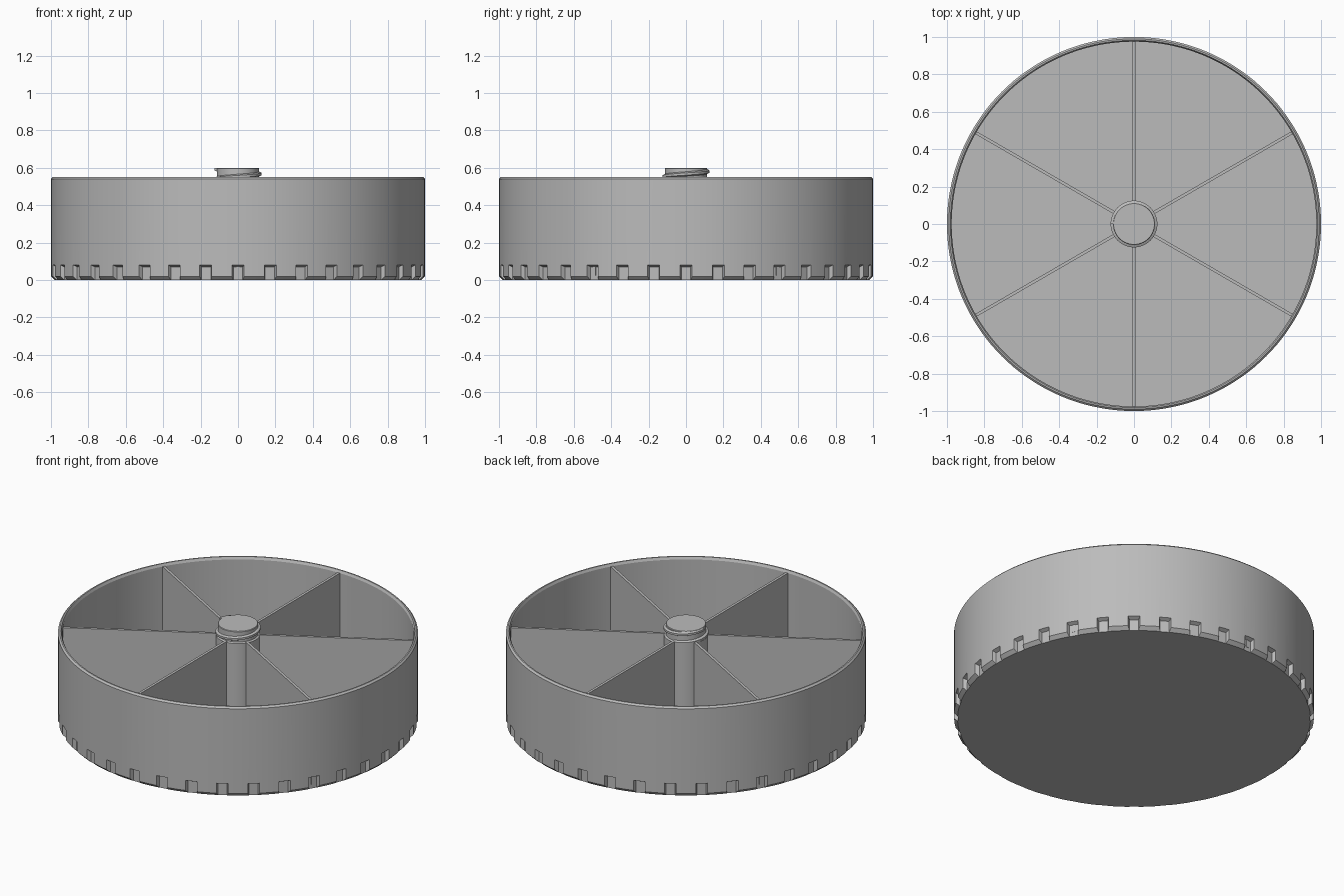
import bpy, bmesh, math
from mathutils import Matrix, Vector

if "Cube" in bpy.data.objects:
    bpy.data.objects.remove(bpy.data.objects["Cube"], do_unlink=True)

grey = bpy.data.materials.new("plain grey")
grey.use_nodes = True
colour = (0.5, 0.5, 0.5, 1)
grey.diffuse_color = colour
grey.node_tree.nodes["Principled BSDF"].inputs["Base Color"].default_value = colour


def make_object(name, bm):
    bmesh.ops.recalc_face_normals(bm, faces=bm.faces)
    mesh = bpy.data.meshes.new(name)
    bm.to_mesh(mesh)
    bm.free()
    mesh.materials.append(grey)
    obj = bpy.data.objects.new(name, mesh)
    bpy.context.collection.objects.link(obj)
    return obj


def smooth(obj):
    bpy.ops.object.select_all(action="DESELECT")
    obj.select_set(True)
    bpy.context.view_layer.objects.active = obj
    bpy.ops.object.shade_smooth_by_angle(angle=math.radians(25))


def lathe(name, profile, steps):
    """Spin a closed (radius, height) profile that starts and ends on the axis."""
    bm = bmesh.new()
    rings = []
    for i in range(steps):
        a = math.tau * i / steps
        rings.append([bm.verts.new((r * math.cos(a), r * math.sin(a), z)) for r, z in profile])
    for i in range(steps):
        a, b = rings[i], rings[(i + 1) % steps]
        for j in range(len(profile) - 1):
            bm.faces.new((a[j], b[j], b[j + 1], a[j + 1]))
    bm.faces.new([r[0] for r in rings])
    bm.faces.new([r[-1] for r in rings])
    return make_object(name, bm)


# Round tray with chamfered foot and rim
tray = lathe("tray", [(0.98, 0), (1, 0.02), (1, 0.54), (0.99, 0.55),
                      (0.982, 0.55), (0.975, 0.535), (0.975, 0.03)], 144)

# Grip notches around the foot, flared outwards
bm = bmesh.new()
for i in range(36):
    turn = Matrix.Rotation(math.tau * i / 36, 4, "Z")
    loops = []
    for radius, half, top in ((0.978, 0.025, 0.07), (1.018, 0.04, 0.09)):
        corners = ((-half, -0.05), (half, -0.05), (half, top), (-half, top))
        loops.append([bm.verts.new(turn @ Vector((radius, y, z))) for y, z in corners])
    inner, outer = loops
    bm.faces.new(inner)
    bm.faces.new(outer)
    for j in range(4):
        k = (j + 1) % 4
        bm.faces.new((inner[j], inner[k], outer[k], outer[j]))
cutter = make_object("notch_cutter", bm)
cutter.hide_render = True
cutter.hide_viewport = True
cut = tray.modifiers.new("notches", "BOOLEAN")
cut.operation = "DIFFERENCE"
cut.solver = "EXACT"
cut.object = cutter
bpy.context.view_layer.objects.active = tray
bpy.ops.object.modifier_apply(modifier=cut.name)
bpy.data.objects.remove(cutter, do_unlink=True)
smooth(tray)

# Six thin dividers from the post to the wall
for i in range(6):
    turn = Matrix.Rotation(math.radians(30 + 60 * i), 4, "Z")
    bm = bmesh.new()
    place = turn @ Matrix.Translation((0.54, 0, 0.28)) @ Matrix.Diagonal((0.88, 0.016, 0.51, 1))
    bmesh.ops.create_cube(bm, size=1, matrix=place)
    make_object(f"divider_{i + 1}", bm)

# Centre post with a narrower neck
post = lathe("centre_post", [(0.122, 0.025), (0.122, 0.53), (0.112, 0.535),
                             (0.112, 0.597), (0.109, 0.6)], 64)
smooth(post)

# Screw thread: a ridge wound round the neck
bm = bmesh.new()
previous = None
turns, pitch, steps = 1.25, 0.053, 80
for i in range(steps + 1):
    a = -1.5 * math.pi + math.tau * turns * i / steps
    z = 0.527 + pitch * turns * i / steps
    ring = []
    for r, dz in ((0.105, -0.016), (0.125, -0.006), (0.125, 0.006), (0.105, 0.016)):
        ring.append(bm.verts.new((r * math.cos(a), r * math.sin(a), min(z + dz, 0.599))))
    if previous:
        for j in range(4):
            k = (j + 1) % 4
            bm.faces.new((previous[j], previous[k], ring[k], ring[j]))
    else:
        bm.faces.new(ring)
    previous = ring
bm.faces.new(previous)
thread = make_object("screw_thread", bm)
smooth(thread)
